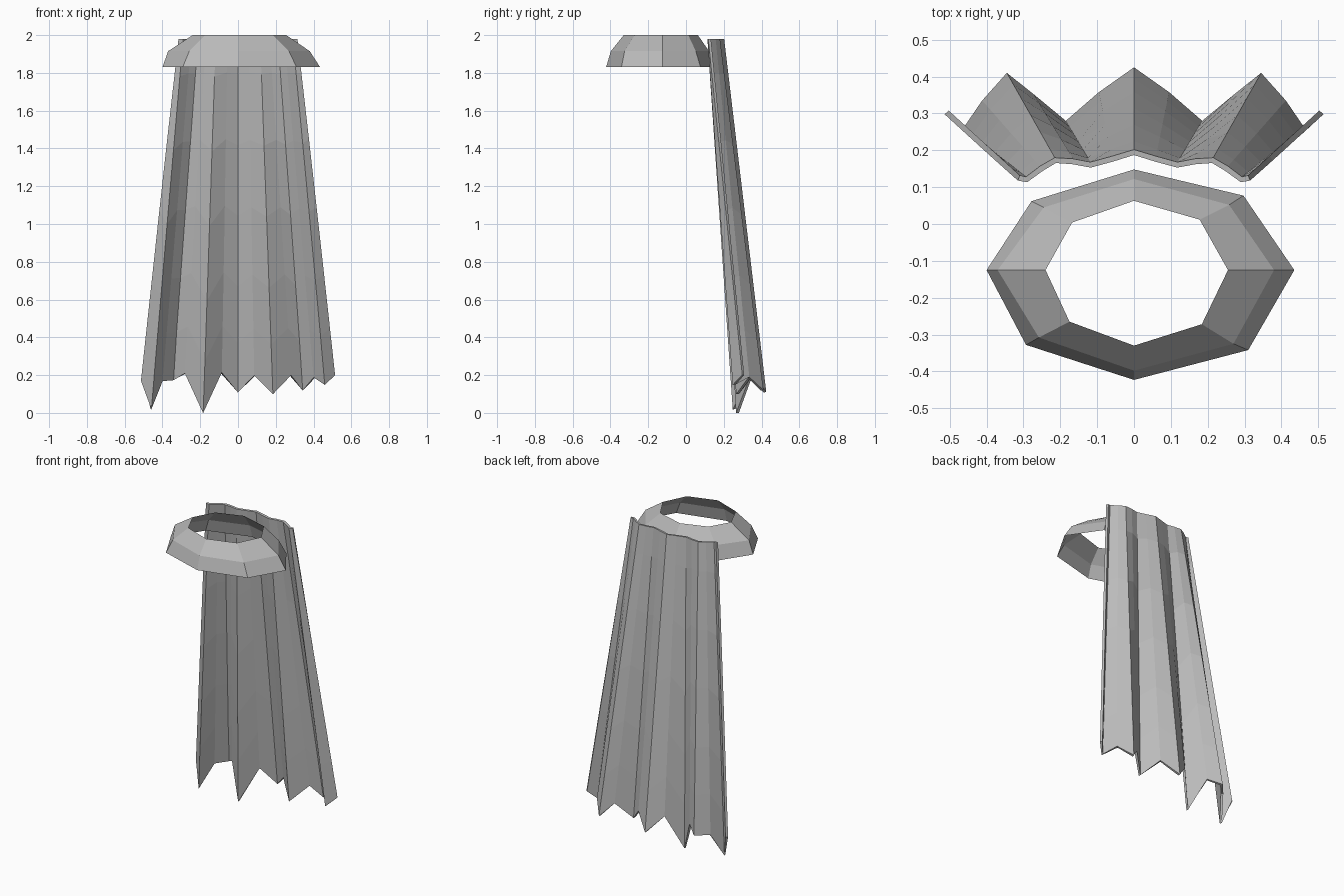
import bpy, bmesh
from mathutils import Vector

if "Cube" in bpy.data.objects:
    bpy.data.objects.remove(bpy.data.objects["Cube"])

grey = bpy.data.materials.new("cloth grey")
grey.diffuse_color = (0.5, 0.5, 0.5, 1)
grey.use_nodes = True
grey.node_tree.nodes["Principled BSDF"].inputs["Base Color"].default_value = grey.diffuse_color


def make_sheet(name, rows, closed):
    """Skin a grid of point rows with flat quads."""
    bm = bmesh.new()
    grid = [[bm.verts.new(p) for p in row] for row in rows]
    n = len(rows[0])
    for a, b in zip(grid, grid[1:]):
        for i in range(n if closed else n - 1):
            j = (i + 1) % n
            bm.faces.new((a[i], a[j], b[j], b[i]))
    mesh = bpy.data.meshes.new(name)
    bm.to_mesh(mesh)
    bm.free()
    mesh.materials.append(grey)
    obj = bpy.data.objects.new(name, mesh)
    bpy.context.collection.objects.link(obj)
    return obj


# Collar: open eight-sided band in two sloping tiers (counter-clockwise rings)
low = [(.435, -.125), (.297, .077), (0, .148), (-.278, .062),
       (-.40, -.125), (-.293, -.328), (0, -.423), (.31, -.342)]
mid = [(.38, -.125), (.258, .052), (0, .122), (-.245, .045),
       (-.37, -.125), (-.258, -.308), (0, -.398), (.27, -.325)]
top = [(.255, -.125), (.178, .012), (0, .063), (-.168, .004),
       (-.24, -.125), (-.175, -.265), (0, -.33), (.184, -.272)]
make_sheet("collar", [[(x, y, z) for x, y in ring]
                      for ring, z in ((low, 1.83), (mid, 1.915), (top, 2.0))], True)

# Cape: half pleat profile, from centre to side edge, as (top x, top y, hem x, hem y)
half = [(0, .202, 0, .425), (.06, .184, .095, .358), (.118, .168, .185, .28),
        (.165, .177, .272, .352), (.215, .18, .345, .41), (.255, .157, .412, .335),
        (.293, .128, .462, .262), (.31, .132, .503, .308)]
pleats = [(-a, b, -c, d) for a, b, c, d in half[:0:-1]] + half
# Ragged hem heights, left to right
hem = [.17, .02, .17, .175, .21, 0, .215, .11, .2, .1, .2, .12, .19, .15, .2]
rows = []
for t in (0, .1, .3, .5, .7, .86, 1):
    rows.append([Vector((a, b, 1.98)).lerp(Vector((c, d, h)), t)
                 for (a, b, c, d), h in zip(pleats, hem)])
cape = make_sheet("cape", rows, False)

# Cloth thickness grows towards the front
solid = cape.modifiers.new("thickness", 'SOLIDIFY')
solid.thickness = 0.015
solid.offset = -1
solid.use_even_offset = False
